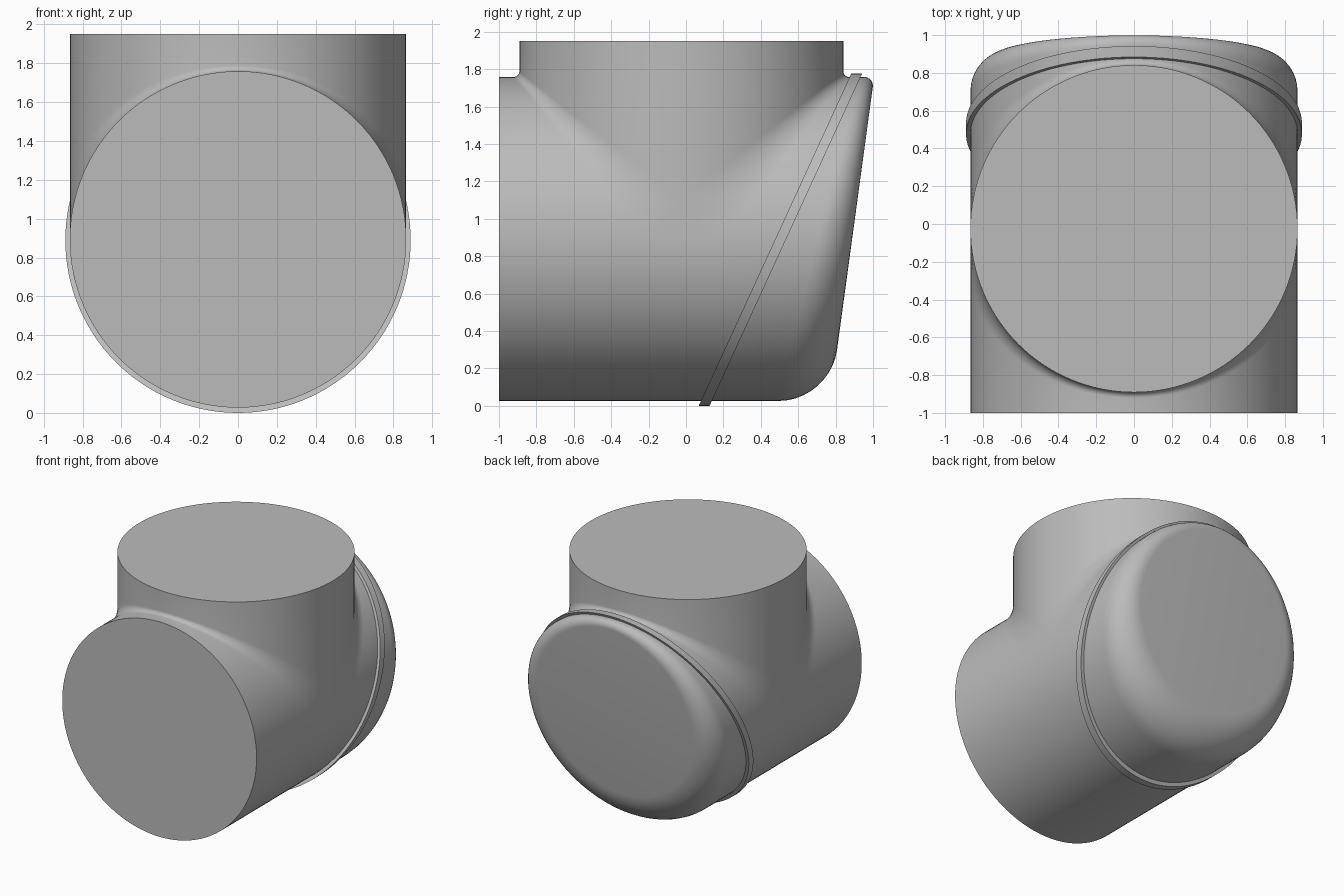
import bpy, bmesh, math
from mathutils import Vector

cube = bpy.data.objects.get("Cube")
if cube:
    bpy.data.objects.remove(cube, do_unlink=True)

R = 0.866            # radius of both pipes
ZC = 0.893           # height of the horizontal axis
YC = -0.025          # depth of the vertical axis
TOP, FRONT = 1.95, -1.0
SEG = 128            # sides of each pipe
STEPS = 10           # steps across a rounded edge

grey = bpy.data.materials.new("plain_grey")
grey.use_nodes = True
colour = (0.5, 0.5, 0.5, 1)
grey.diffuse_color = colour
grey.node_tree.nodes["Principled BSDF"].inputs["Base Color"].default_value = colour


def arc(start, corner, end):
    """Rounded corner tangent to both legs."""
    us = [math.pi / 2 * i / STEPS for i in range(STEPS + 1)]
    return [corner + (1 - math.sin(u)) * (start - corner)
            + (1 - math.cos(u)) * (end - corner) for u in us]


def strip(bm, row_a, row_b):
    """Bridge two rows of points with quads."""
    a = [bm.verts.new(p) for p in row_a]
    b = [bm.verts.new(p) for p in row_b]
    for i in range(len(a) - 1):
        bm.faces.new((a[i], a[i + 1], b[i + 1], b[i]))


def finish(bm, name):
    bmesh.ops.remove_doubles(bm, verts=bm.verts, dist=1e-5)
    open_edges = [e for e in bm.edges if e.is_boundary]
    bmesh.ops.holes_fill(bm, edges=open_edges, sides=0)
    bmesh.ops.recalc_face_normals(bm, faces=bm.faces)
    mesh = bpy.data.meshes.new(name)
    bm.to_mesh(mesh)
    bm.free()
    mesh.materials.append(grey)
    obj = bpy.data.objects.new(name, mesh)
    bpy.context.collection.objects.link(obj)
    bpy.ops.object.select_all(action="DESELECT")
    obj.select_set(True)
    bpy.context.view_layer.objects.active = obj
    bpy.ops.object.shade_smooth_by_angle(angle=math.radians(30))
    return obj


def on_pipe(a, y, radius=R):
    return Vector((radius * math.sin(a), y, ZC + radius * math.cos(a)))


def blend(a):
    """Width of the join between neck and pipe, widest at the sides."""
    return 0.03 + 0.18 * (1 - max(0, math.cos(a)))


def rear_y(z):
    return 0.998 + 0.136 * (z - 1.70)


def rear_edge(a):
    """Rounded rim of the slanted rear face, widest at the bottom."""
    f = 0.055 + 0.215 * ((1 - math.cos(a)) / 2) ** 0.7
    corner = on_pipe(a, rear_y(ZC + R * math.cos(a)))
    inner = on_pipe(a, rear_y(ZC + (R - f) * math.cos(a)), R - f)
    return arc(corner - Vector((0, f, 0)), corner, inner)


def join_row(a, side):
    """Pipe wall, rounded join and neck wall, on side -1 (front) or 1 (rear)."""
    d = blend(a)
    corner = on_pipe(a, YC + side * R * math.cos(a))
    join = arc(corner + Vector((0, side * d, 0)), corner, corner + Vector((0, 0, d)))
    start = [on_pipe(a, FRONT)] if side < 0 else rear_edge(a)[::-1]
    return start + join + [Vector((corner.x, corner.y, TOP))]


def lower_row(a):
    d = blend(a)
    return [on_pipe(a, y) for y in (FRONT, YC - d, YC + d)] + rear_edge(a)


# Pipe body with upright neck, rounded joins and closed ends
bm = bmesh.new()
for i in range(SEG):
    a, b = (2 * math.pi * k / SEG for k in (i, i + 1))
    if math.cos((a + b) / 2) > 0:
        for side in (-1, 1):
            strip(bm, join_row(a, side), join_row(b, side))
    else:
        strip(bm, lower_row(a), lower_row(b))
finish(bm, "pipe_body")

# Slanted band around the rear of the pipe
bm = bmesh.new()
OUTER, INNER, WIDTH = 0.889, 0.855, 0.058


def band_row(a):
    row = []
    for radius, shift in ((INNER, 0), (OUTER, 0), (OUTER, WIDTH), (INNER, WIDTH), (INNER, 0)):
        z = OUTER + radius * math.cos(a)
        row.append(Vector((radius * math.sin(a), 0.068 + 0.459 * z + shift, z)))
    return row


for i in range(SEG):
    strip(bm, band_row(2 * math.pi * i / SEG), band_row(2 * math.pi * (i + 1) / SEG))
finish(bm, "slanted_band")
